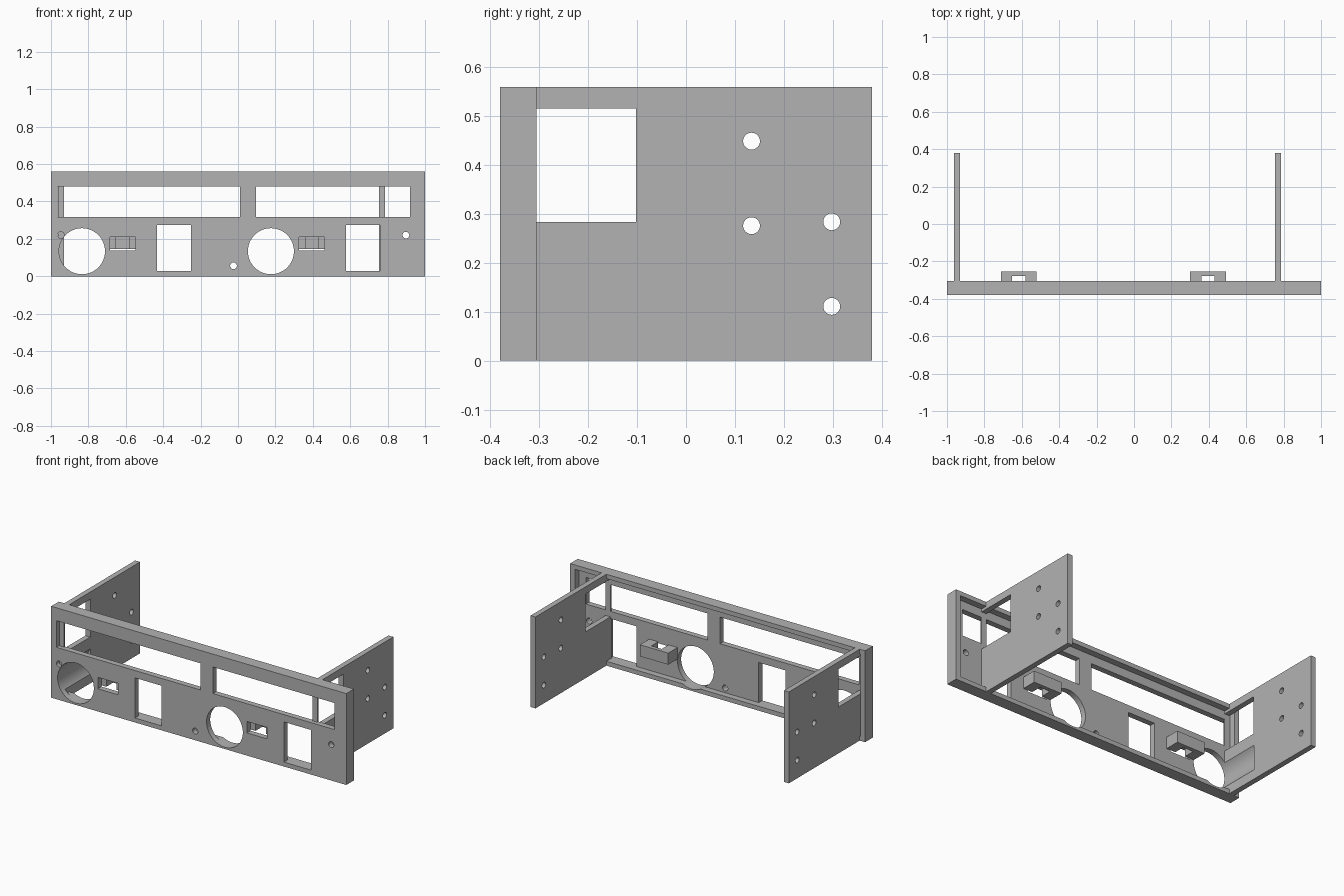
import bpy, bmesh
from mathutils import Matrix, Vector

if "Cube" in bpy.data.objects:
    bpy.data.objects.remove(bpy.data.objects["Cube"])

grey = bpy.data.materials.new("plain grey")
grey.use_nodes = True
grey.diffuse_color = (0.45, 0.45, 0.45, 1)
grey.node_tree.nodes["Principled BSDF"].inputs["Base Color"].default_value = grey.diffuse_color


def add_object(name, bm):
    mesh = bpy.data.meshes.new(name)
    bm.to_mesh(mesh)
    bm.free()
    mesh.materials.append(grey)
    obj = bpy.data.objects.new(name, mesh)
    bpy.context.scene.collection.objects.link(obj)
    return obj


def box(name, x, y, z):
    """Box from three (low, high) ranges."""
    bm = bmesh.new()
    size = Vector([r[1] - r[0] for r in (x, y, z)])
    mid = Vector([(r[1] + r[0]) / 2 for r in (x, y, z)])
    bmesh.ops.create_cube(bm, size=1, matrix=Matrix.Translation(mid) @ Matrix.Diagonal(size).to_4x4())
    return add_object(name, bm)


def cylinder(name, axis, centre, radius, length, sides):
    bm = bmesh.new()
    turn = Vector((0, 0, 1)).rotation_difference(Vector(axis)).to_matrix().to_4x4()
    bmesh.ops.create_cone(bm, cap_ends=True, segments=sides, radius1=radius, radius2=radius,
                          depth=length, matrix=Matrix.Translation(centre) @ turn)
    return add_object(name, bm)


def combine(target, other, operation="DIFFERENCE"):
    """Apply a boolean and remove the helper."""
    other.hide_render = True
    mod = target.modifiers.new("boolean", "BOOLEAN")
    mod.operation, mod.solver, mod.object = operation, "EXACT", other
    bpy.context.view_layer.objects.active = target
    bpy.ops.object.modifier_apply(modifier=mod.name)
    bpy.data.objects.remove(other)


FRONT, FLOOR, RIM, BACK = -0.38, -0.345, -0.306, 0.38
HEIGHT, LIP = 0.56, 0.027
THROUGH = (FRONT - 0.1, FLOOR + 0.02)

# Front panel, hollowed from behind to leave a rim
frame = box("front_panel_with_side_plates", (-1, 1), (FRONT, RIM), (0, HEIGHT))
combine(frame, box("pocket", (-0.967, 0.967), (FLOOR, 0), (LIP, HEIGHT - LIP)))

# Display windows and switch openings
for x in ((-0.965, 0.011), (0.096, 0.92)):
    combine(frame, box("display_window", x, THROUGH, (0.318, 0.481)))
for x in (-0.433, 0.578):
    combine(frame, box("switch_opening", (x, x + 0.182), THROUGH, (LIP, 0.273)))
for x in (-0.684, 0.327):
    combine(frame, box("bracket_slot", (x, x + 0.136), THROUGH, (0.139, 0.209)))

# Screw holes in the panel
for x, z in ((-0.947, 0.22), (-0.024, 0.056), (0.898, 0.22)):
    combine(frame, cylinder("screw_hole", (0, 1, 0), (x, FRONT, z), 0.018, 0.12, 24))

# Side plates with a window and four holes each
for x in (-0.963, 0.754):
    plate = box("side_plate", (x, x + 0.033), (FLOOR - 0.01, BACK), (0, HEIGHT))
    combine(plate, box("plate_window", (x - 0.1, x + 0.1), (FLOOR, -0.102), (0.284, 0.516)))
    for y, z in ((0.134, 0.449), (0.134, 0.276), (0.298, 0.284), (0.298, 0.111)):
        combine(plate, cylinder("plate_hole", (1, 0, 0), (x, y, z), 0.0173, 0.2, 24))
    combine(frame, plate, "UNION")

# Round openings, deep enough to scoop the neighbouring plate
for x in (-0.834, 0.176):
    combine(frame, cylinder("round_opening", (0, 1, 0), (x, -0.3, 0.134), 0.123, 0.4, 64))

# Notched brackets behind the slots
for side, x in (("right", -0.616), ("left", 0.395)):
    bracket = box(side + "_bracket", (x - 0.096, x + 0.096), (FLOOR, -0.255), (0.147, 0.218))
    combine(bracket, box("notch", (x - 0.035, x + 0.035), (FLOOR - 0.1, -0.279), (0, 0.5)))
